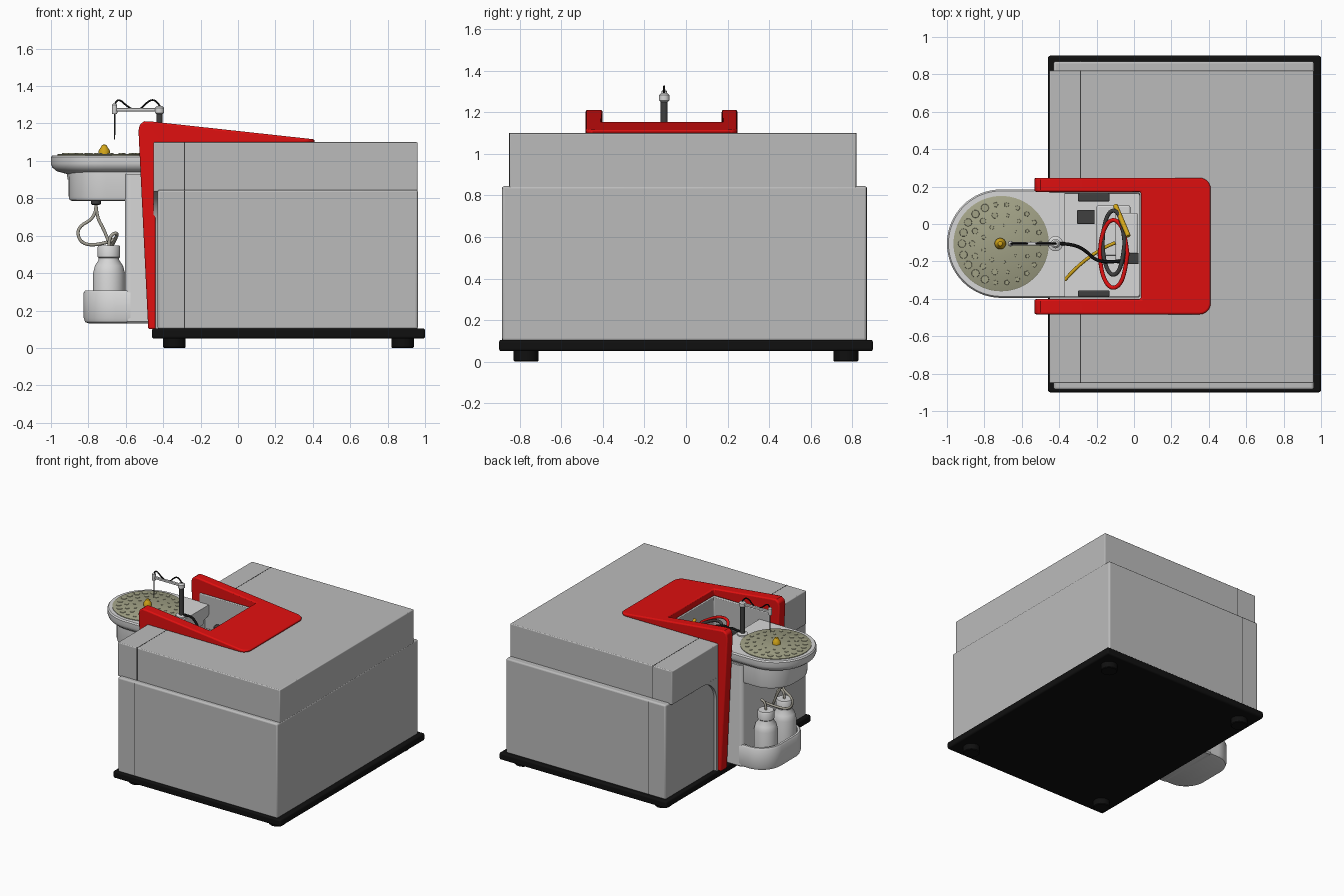
import bpy, bmesh, math
from mathutils import Vector

if "Cube" in bpy.data.objects:
    bpy.data.objects.remove(bpy.data.objects["Cube"])


def material(name, rgb):
    m = bpy.data.materials.new(name)
    m.use_nodes = True
    m.diffuse_color = (*rgb, 1)
    m.node_tree.nodes["Principled BSDF"].inputs["Base Color"].default_value = (*rgb, 1)
    return m


GREY = material("cabinet grey", (.5, .5, .5))
WHITE = material("pale plastic", (.68, .68, .68))
RED = material("signal red", (.75, .005, .005))
BLACK = material("black", (.005, .005, .005))
DARK = material("dark grey", (.05, .05, .05))
OLIVE = material("olive plate", (.36, .36, .24))
GOLD = material("gold", (.65, .38, .01))
BEIGE = material("beige tubing", (.4, .38, .32))
CY = -.105  # centre line of the sampler


def finish(name, bm, mat, bevel=0, cutter=None, segments=3):
    bmesh.ops.recalc_face_normals(bm, faces=bm.faces)
    me = bpy.data.meshes.new(name)
    bm.to_mesh(me)
    bm.free()
    me.materials.append(mat)
    ob = bpy.data.objects.new(name, me)
    bpy.context.collection.objects.link(ob)
    bpy.ops.object.select_all(action="DESELECT")
    ob.select_set(True)
    bpy.context.view_layer.objects.active = ob
    if cutter:
        mod = ob.modifiers.new("slot", "BOOLEAN")
        mod.object, mod.solver = cutter, "EXACT"
        bpy.ops.object.modifier_apply(modifier=mod.name)
    if bevel:
        mod = ob.modifiers.new("bevel", "BEVEL")
        mod.width, mod.segments = bevel, segments
        mod.limit_method, mod.angle_limit = "ANGLE", math.radians(40)
    bpy.ops.object.shade_smooth_by_angle(angle=math.radians(35))
    return ob


def box(name, x, y, z, mat, bevel=0, cutter=None):
    bm = bmesh.new()
    bmesh.ops.create_cube(bm, size=1)
    for v in bm.verts:
        v.co = [(a + b) / 2 + c * (b - a) for (a, b), c in zip((x, y, z), v.co)]
    return finish(name, bm, mat, bevel, cutter)


def loft(name, rings, mat):
    """Skin between rings of equal point count, capping both ends."""
    bm = bmesh.new()
    loops = [[bm.verts.new(p) for p in ring] for ring in rings]
    for a, b in zip(loops, loops[1:]):
        for i in range(len(a)):
            j = (i + 1) % len(a)
            bm.faces.new((a[i], a[j], b[j], b[i]))
    bm.faces.new(loops[0])
    bm.faces.new(loops[-1])
    return finish(name, bm, mat)


def lathe(name, x, y, profile, mat, sides=32):
    angles = [math.tau * i / sides for i in range(sides)]
    return loft(name, [[(x + r * math.cos(a), y + r * math.sin(a), z) for a in angles]
                       for r, z in profile], mat)


def housing(name, x0, x1, half, radius, steps, mat):
    """Stacked outlines with two rounded outer corners; steps are (inset, z)."""
    rings = []
    for inset, z in steps:
        r, h, ring = radius - inset, half - inset, [(x1, CY + half - inset, z)]
        for side, start in ((1, 90), (-1, 180)):
            for k in range(17):
                a = math.radians(start + 90 * k / 16)
                ring.append((x0 + inset + r + r * math.cos(a),
                             CY + side * (h - r) + r * math.sin(a) + side * 1e-5, z))
        ring.append((x1, CY - half + inset, z))
        rings.append(ring)
    return loft(name, rings, mat)


def tube(name, points, radius, mat, closed=False):
    cu = bpy.data.curves.new(name, "CURVE")
    cu.dimensions, cu.bevel_depth, cu.bevel_resolution = "3D", radius, 3
    cu.use_fill_caps = True
    sp = cu.splines.new("NURBS")
    sp.points.add(len(points) - 1)
    for p, co in zip(sp.points, points):
        p.co = (*co, 1)
    sp.order_u, sp.use_endpoint_u, sp.use_cyclic_u = 3, True, closed
    sp.resolution_u = 8
    cu.materials.append(mat)
    ob = bpy.data.objects.new(name, cu)
    bpy.context.collection.objects.link(ob)
    bpy.ops.object.select_all(action="DESELECT")
    ob.select_set(True)
    bpy.context.view_layer.objects.active = ob
    bpy.ops.object.convert(target="MESH")
    bpy.ops.object.shade_smooth_by_angle(angle=math.radians(40))


def prism(name, points, axis, lo, hi, mat, **kw):
    """Extrude a 2D polygon along x (0) or y (1)."""
    bm = bmesh.new()
    def place(p, d):
        return (d, p[0], p[1]) if axis == 0 else (p[0], d, p[1])
    f = bm.faces.new([bm.verts.new(place(p, lo)) for p in points])
    ext = bmesh.ops.extrude_face_region(bm, geom=[f])["geom"]
    step = Vector(place((0, 0), hi - lo))
    bmesh.ops.translate(bm, vec=step, verts=[g for g in ext if isinstance(g, bmesh.types.BMVert)])
    back = [e for e in bm.edges if all(v.co.x > .4 for v in e.verts)
            and abs(e.verts[0].co.z - e.verts[1].co.z) > .005]
    if back:
        bmesh.ops.bevel(bm, geom=back, offset=.06, segments=6, profile=.5, affect="EDGES")
    return finish(name, bm, mat, **kw)


# Base plate and feet
box("base_plate", (-.46, 1), (-.9, .9), (.05, .105), BLACK, .012)
for x in (-.34, .88):
    for y in (-.77, .77):
        lathe("foot", x, y, [(.055, 0), (.06, .005), (.06, .06)], BLACK)

# Cabinet with an open slot for the sampler
slot = box("slot_cutter", (-1, .03), (-.39, .165), (.62, 2), WHITE)
box("cabinet_lower", (-.43, .962), (-.885, .87), (.1, .845), GREY, .012, slot)
box("cabinet_upper", (-.453, .96), (-.85, .82), (.835, 1.1), GREY, .006, slot)
for side in (-1, 1):
    edge = [(CY + side * (.55 - .18 * math.sin(a)), .66 + .18 * (1 - math.cos(a)))
            for a in [math.pi / 2 * k / 8 for k in range(9)]]
    # concave shoulder beside each red leg
    pts = [(CY + side * .28, .1), (CY + side * .37, .1)]
    pts += [(CY + side * (.55 - .18 * math.cos(k * math.pi / 16)), .66 + .18 * math.sin(k * math.pi / 16))
            for k in range(9)] + [(CY + side * .28, .84)]
    prism("front_shoulder", pts, 0, -.453, -.42, GREY)
box("slot_floor", (-.45, .03), (-.39, .165), (.6, .626), WHITE)

# Panel seams
for y0, y1 in ((-.8865, -.8), (.8, .8715)):
    box("seam_lower", (-.288, -.283), (y0, y1), (.105, .838), DARK)
for y0, y1 in ((-.851, -.45), (.22, .821)):
    box("seam_upper", (-.288, -.283), (y0, y1), (.84, 1.101), DARK)

# Red surround: two legs, two sloping arms and the rear bridge
rim = [(-.455, .1), (-.48, .1), (-.532, 1.16), (-.525, 1.195), (-.5, 1.212), (-.46, 1.21),
       (.41, 1.115), (.41, 1.096), (-.44, 1.096), (-.44, .1)]
rim_cut = box("rim_cutter", (-1, .037), (-.402, .172), (0, 2), RED)
prism("red_surround", rim, 1, -.483, .247, RED, bevel=.016, cutter=rim_cut)
for cutter in (slot, rim_cut):
    bpy.data.objects.remove(cutter)

# Sampler housing
housing("sampler_head", -1, -.37, .29, .29,
        [(.09, .9), (.085, .93), (.03, .945), (.007, .965), (0, .985), (0, 1.02), (.008, 1.03)], WHITE)
housing("sampler_neck", -.905, -.4, .25, .2, [(.02, .785), (.005, .792), (0, .81), (0, .94)], WHITE)
housing("sampler_column", -.605, -.4, .265, .03, [(.01, .13), (0, .14), (0, .93)], WHITE)
housing("bottle_tray", -.825, -.42, .265, .17,
        [(.03, .13), (.008, .138), (0, .16), (0, .295), (.008, .308), (.025, .308), (.03, .295), (.03, .2)], WHITE)

# Sample carousel with raised wells and a centre knob
lathe("carousel_plate", -.71, CY, [(.255, 1.025), (.255, 1.035), (.25, 1.038)], OLIVE, 64)
for ring, count, size in ((.21, 22, .022), (.155, 14, .017), (.1, 9, .012)):
    for i in range(count):
        a = math.tau * i / count
        left = math.cos(a) < -.2
        lathe("well", -.71 + ring * math.cos(a), CY + ring * math.sin(a),
              [(size if left else size * .7, 1.036), (size * (.9 if left else .6), 1.041)],
              OLIVE, 16 if left else 5)
lathe("carousel_knob", -.715, CY, [(.03, 1.03), (.03, 1.055), (.02, 1.07), (.012, 1.085), (.004, 1.087)], GOLD)

# Sampling arm
lathe("arm_foot", -.42, CY, [(.04, 1.025), (.04, 1.04), (.03, 1.045)], WHITE)
lathe("arm_post", -.42, CY, [(.017, 1), (.017, 1.25)], DARK)
lathe("arm_collar", -.42, CY, [(.017, 1.25), (.025, 1.257), (.025, 1.283), (.015, 1.293)], WHITE)
box("arm_bar", (-.67, -.41), (CY - .01, CY + .01), (1.265, 1.282), WHITE, .004)
lathe("arm_tip", -.66, CY, [(.013, 1.25), (.015, 1.26), (.014, 1.3), (.004, 1.31)], WHITE)
lathe("needle", -.66, CY, [(.001, 1.11), (.004, 1.14), (.004, 1.26)], DARK, 12)
tube("arm_hose", [(-.66, CY, 1.29), (-.65, CY, 1.345), (-.58, CY, 1.28), (-.53, CY, 1.265),
                  (-.46, CY, 1.34), (-.41, CY, 1.29), (-.41, CY, 1.26)], .005, BLACK)
tube("feed_hose", [(-.4, CY, 1.04), (-.35, CY, 1.06), (-.27, -.13, 1.03), (-.18, -.22, 1), (-.03, -.19, .95)],
     .009, BLACK)

# Bottles and their tubing
lathe("tube_port", -.76, CY, [(.02, .765), (.027, .77), (.027, .79)], DARK)
for y in (-.01, -.24):
    lathe("bottle", -.69, y, [(.075, .2), (.085, .21), (.085, .4), (.075, .44), (.055, .47), (.055, .48),
                              (.06, .485), (.06, .54), (.055, .548)], WHITE)
for y, dx in ((-.01, -.11), (-.24, .04)):
    tube("bottle_tube", [(-.76, CY, .77), (-.755, CY, .7), (-.76 + dx, CY, .64), (-.72 + dx, CY, .54),
                         (-.66, (y + CY) / 2, .57), (-.64, y, .62), (-.69, y, .6), (-.69, y, .54)], .009, BEIGE)

# Mechanism inside the slot
box("pump_block", (-.2, -.02), (-.17, .1), (.62, .9), WHITE, .01)
box("pump_cap", (-.1, .02), (-.21, .06), (.62, .94), WHITE, .01)
box("valve", (-.07, .025), (-.215, -.155), (.85, .96), DARK, .005)
box("motor", (-.305, -.21), (0, .075), (.62, .85), DARK, .005)
for y0, y1 in ((.12, .165), (-.39, -.355)):
    box("side_roller", (-.3, -.13), (y0, y1), (.75, .9), DARK, .008)
for name, rx, ry, cy, mat in (("red_hose", .075, .19, -.16, RED), ("black_hose", .06, .18, -.1, DARK)):
    tube(name, [(-.11 + rx * math.cos(a), cy + ry * math.sin(a), .98 + .03 * math.cos(a))
                for a in [math.tau * k / 10 for k in range(10)]], .011, mat, True)
tube("gold_rod", [(-.1, .1, .96), (-.065, .02, 1.01), (-.03, -.065, 1.06)], .013, GOLD)
tube("gold_hose", [(-.37, -.3, .9), (-.25, -.16, .95), (-.1, -.1, .95)], .009, GOLD)
